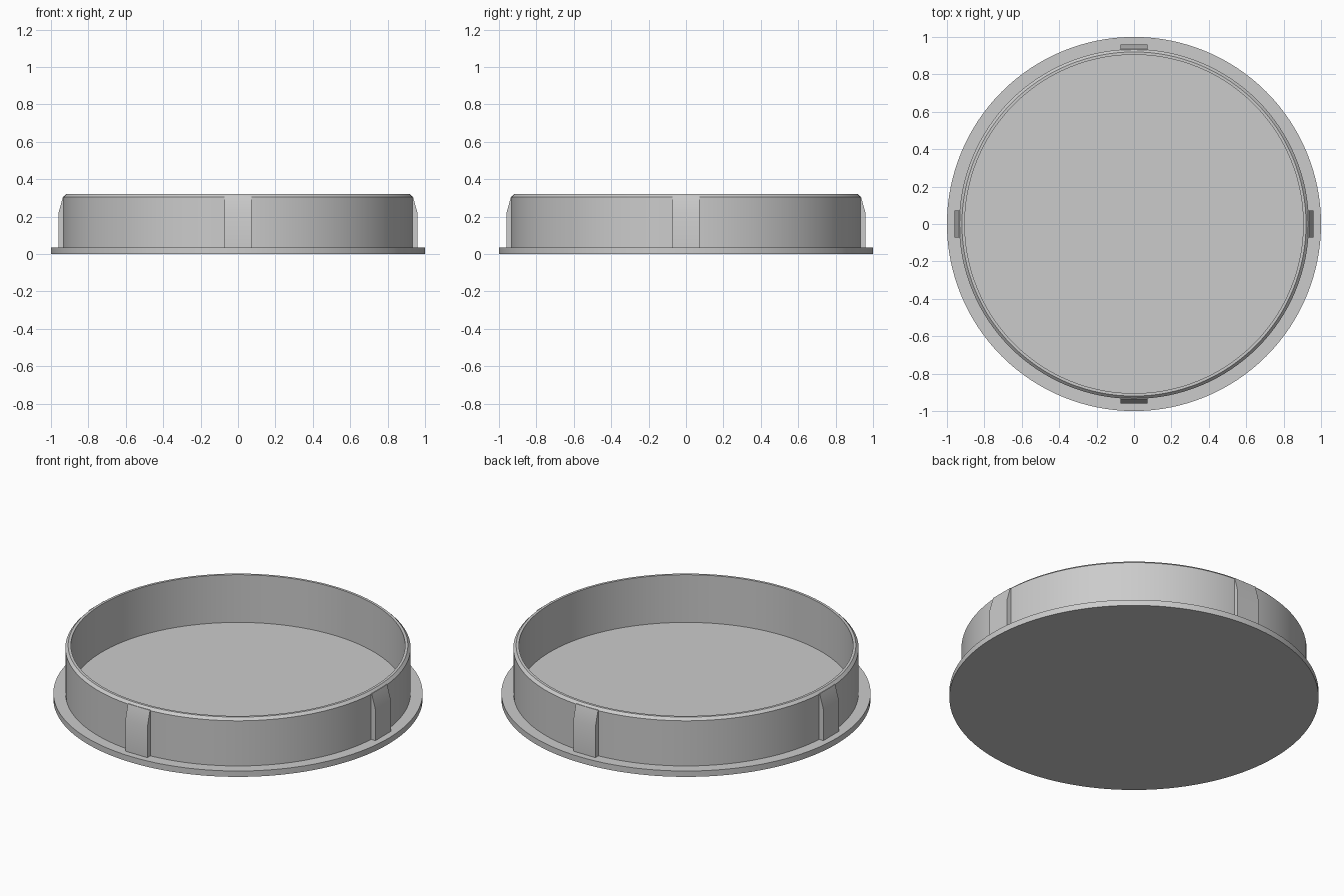
import bpy, bmesh
from math import radians, pi
from mathutils import Matrix, Vector

cube = bpy.data.objects.get("Cube")
if cube:
    bpy.data.objects.remove(cube)

grey = bpy.data.materials.new("light grey")
grey.use_nodes = True
colour = (0.6, 0.6, 0.6, 1)
grey.diffuse_color = colour
grey.node_tree.nodes["Principled BSDF"].inputs["Base Color"].default_value = colour


def finish(name, bm, angle):
    bmesh.ops.recalc_face_normals(bm, faces=bm.faces)
    mesh = bpy.data.meshes.new(name)
    bm.to_mesh(mesh)
    bm.free()
    mesh.materials.append(grey)
    obj = bpy.data.objects.new(name, mesh)
    bpy.context.collection.objects.link(obj)
    bpy.ops.object.select_all(action="DESELECT")
    obj.select_set(True)
    bpy.context.view_layer.objects.active = obj
    bpy.ops.object.shade_smooth_by_angle(angle=radians(angle))
    return obj


# Cap body: flange, wall with chamfered lip, and recessed floor, as one lathe
WALL, FLANGE, TOP = 0.935, 0.035, 0.32
profile = [(0, 0), (1, 0), (1, FLANGE), (WALL, FLANGE), (WALL, TOP - 0.015),
           (WALL - 0.015, TOP), (0.905, TOP), (0.905, FLANGE), (0, FLANGE)]
bm = bmesh.new()
verts = [bm.verts.new((r, 0, z)) for r, z in profile]
edges = [bm.edges.new(pair) for pair in zip(verts, verts[1:])]
bmesh.ops.spin(bm, geom=verts + edges, cent=(0, 0, 0), axis=(0, 0, 1),
               angle=2 * pi, steps=128)
bmesh.ops.remove_doubles(bm, verts=bm.verts, dist=0.0001)
finish("cap_body", bm, 30)

# Four grip ribs: upright outer face, sloped back into the wall at the top
rib_profile = [(0.92, FLANGE), (0.96, FLANGE), (0.96, 0.22), (WALL, 0.308), (0.92, 0.308)]
for i, side in enumerate(("left", "back", "right", "front")):
    bm = bmesh.new()
    face = bm.faces.new([bm.verts.new((r, -0.073, z)) for r, z in rib_profile])
    ext = bmesh.ops.extrude_face_region(bm, geom=[face])
    moved = [v for v in ext["geom"] if isinstance(v, bmesh.types.BMVert)]
    bmesh.ops.translate(bm, verts=moved, vec=Vector((0, 0.146, 0)))
    bmesh.ops.rotate(bm, verts=bm.verts, matrix=Matrix.Rotation(i * pi / 2, 3, "Z"))
    finish(side + "_grip_rib", bm, 30)
